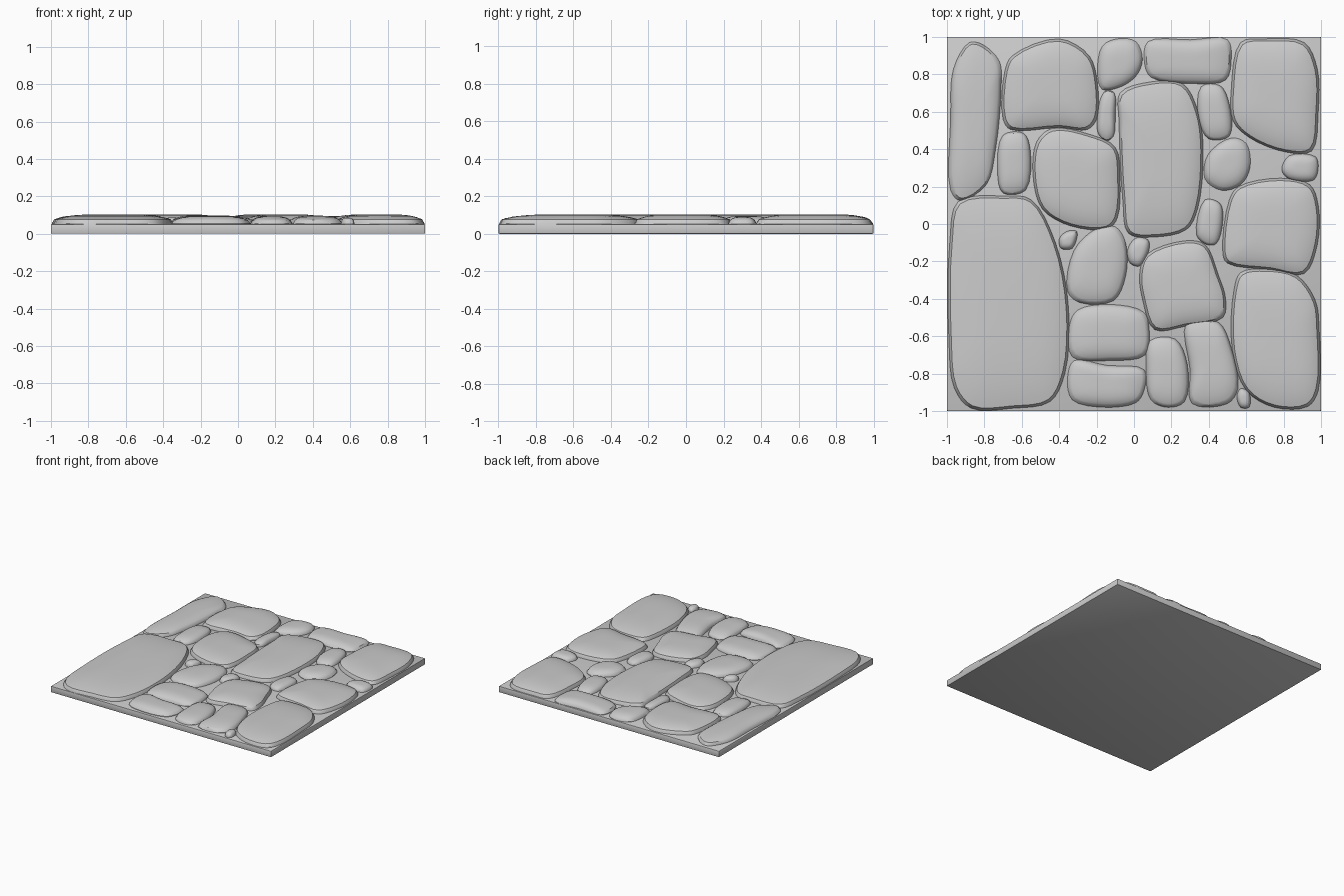
import bpy, bmesh
from mathutils import Vector


def smooth_loop(pts, steps=4):
    """Closed centripetal-style smooth curve through the outline points."""
    p = [Vector(q) for q in pts]
    n, out = len(p), []
    for i in range(n):
        a, b, c, d = p[i - 1], p[i], p[(i + 1) % n], p[(i + 2) % n]
        ab, bc, cd = [max((v - u).length, 1e-4) ** 0.5
                      for u, v in ((a, b), (b, c), (c, d))]
        m1 = (c - b) + bc * ((b - a) / ab - (c - a) / (ab + bc))
        m2 = (c - b) + bc * ((d - c) / cd - (d - b) / (bc + cd))
        for s in range(steps):
            t = s / steps
            out.append(b * (2*t**3 - 3*t**2 + 1) + m1 * (t**3 - 2*t**2 + t)
                       + c * (3*t**2 - 2*t**3) + m2 * (t**3 - t**2))
    return out


def finish(bm, name):
    bmesh.ops.recalc_face_normals(bm, faces=bm.faces)
    me = bpy.data.meshes.new(name)
    bm.to_mesh(me)
    bm.free()
    ob = bpy.data.objects.new(name, me)
    bpy.context.collection.objects.link(ob)
    bpy.ops.object.select_all(action='DESELECT')
    ob.select_set(True)
    bpy.context.view_layer.objects.active = ob
    bpy.ops.object.shade_smooth_by_angle(angle=0.6)
    return ob


def stone(name, *pts):
    """Steep wall, then a flattened dome over a smoothed outline."""
    loop = smooth_loop(pts)
    xs, ys = [v.x for v in loop], [v.y for v in loop]
    cx, cy = (min(xs) + max(xs)) / 2, (min(ys) + max(ys)) / 2
    hx, hy = (max(xs) - min(xs)) / 2, (max(ys) - min(ys)) / 2
    small = min(hx, hy)
    rim = 0.066 + 0.011 * min(1, small / 0.2)
    top = 0.082 + 0.022 * min(1, small / 0.22)
    inset = min(0.013, small * 0.1)
    rings = [(0, 1, 0.045), (0, 1, 0.055), (inset, 1, rim)]
    for s in (0.95, 0.88, 0.78, 0.62, 0.4, 0.18):
        rings.append((inset, s, rim + (top - rim) * (1 - s ** 4)))
    bm = bmesh.new()
    prev = None
    for ins, s, z in rings:
        kx, ky = s * (1 - ins / hx), s * (1 - ins / hy)
        ring = [bm.verts.new((cx + (v.x - cx) * kx, cy + (v.y - cy) * ky, z))
                for v in loop]
        if prev:
            for i in range(len(ring)):
                j = (i + 1) % len(ring)
                bm.faces.new((prev[i], prev[j], ring[j], ring[i]))
        else:
            bm.faces.new(ring[::-1])
        prev = ring
    bm.faces.new(prev)
    finish(bm, name)


# Base slab with slightly softened edges
bm = bmesh.new()
bmesh.ops.create_cube(bm, size=1)
for v in bm.verts:
    v.co = (v.co.x * 2, v.co.y * 2, (v.co.z + 0.5) * 0.051)
bmesh.ops.bevel(bm, geom=bm.edges[:], offset=0.005, segments=2,
                profile=0.5, affect='EDGES')
finish(bm, "base_slab")

# Back row of stones
stone("stone_back_left", (-.88, .97), (-.81, .96), (-.72, .87), (-.71, .74), (-.74, .40),
      (-.79, .21), (-.93, .125), (-.98, .18), (-.98, .56), (-.965, .83))
stone("stone_back_a", (-.4, .99), (-.24, .9), (-.195, .75), (-.2, .56), (-.25, .505),
      (-.4, .515), (-.66, .505), (-.7, .56), (-.69, .82), (-.65, .9))
stone("stone_back_b", (-.09, .99), (.01, .975), (.045, .88), (.01, .79),
      (-.08, .73), (-.17, .72), (-.195, .8), (-.17, .95))
stone("stone_back_c", (.075, .975), (.3, .985), (.5, .985), (.52, .88),
      (.49, .77), (.33, .75), (.09, .785), (.055, .87))
stone("stone_back_right", (.57, .97), (.7, .99), (.91, .97), (.98, .83), (.985, .6),
      (.95, .39), (.81, .385), (.62, .46), (.53, .55), (.52, .72))

# Upper middle stones
stone("sliver_back", (-.145, .715), (-.105, .7), (-.1, .58), (-.11, .47),
      (-.145, .445), (-.19, .48), (-.195, .58), (-.175, .68))
stone("stone_centre", (.09, .76), (.26, .75), (.34, .61), (.37, .4), (.34, .08), (.28, -.03),
      (.1, -.07), (-.03, -.05), (-.06, .13), (-.08, .55), (-.075, .7))
stone("stone_upper_right_a", (.36, .735), (.46, .74), (.51, .64), (.51, .47),
      (.4, .455), (.345, .56))
stone("stone_upper_right_b", (.52, .46), (.6, .43), (.62, .3), (.57, .21),
      (.47, .18), (.38, .24), (.395, .37))
stone("stone_right_small", (.83, .365), (.97, .36), (.985, .3), (.96, .235),
      (.83, .24), (.79, .29))
stone("stone_right_mid", (.78, .245), (.94, .21), (.985, .1), (.98, -.11), (.91, -.265),
      (.73, -.245), (.5, -.21), (.475, -.16), (.51, .13), (.56, .2))
stone("stone_left_small", (-.7, .475), (-.59, .485), (-.555, .4), (-.58, .18),
      (-.7, .165), (-.73, .28))
stone("stone_left_mid", (-.44, .51), (-.24, .48), (-.1, .41), (-.075, .25), (-.09, .03),
      (-.14, -.025), (-.34, -.01), (-.49, .08), (-.54, .26), (-.52, .44))
stone("stone_wedge", (.38, .13), (.46, .11), (.475, .02), (.44, -.105),
      (.39, -.11), (.335, -.06))

# Large left stone and lower middle stones
stone("stone_front_left", (-.94, .12), (-.7, .15), (-.55, .13), (-.42, -.1), (-.35, -.45),
      (-.37, -.8), (-.45, -.95), (-.65, -.985), (-.87, -.985), (-.96, -.88),
      (-.99, -.6), (-.985, -.1))
stone("pebble_left", (-.36, -.04), (-.305, -.04), (-.33, -.13), (-.39, -.13), (-.4, -.08))
stone("stone_lower_a", (-.2, -.025), (-.1, -.015), (-.045, -.1), (-.045, -.28),
      (-.11, -.41), (-.29, -.42), (-.355, -.36), (-.32, -.14))
stone("pebble_centre", (.01, -.075), (.075, -.085), (.08, -.14), (.03, -.225),
      (-.02, -.21), (-.035, -.14))
stone("stone_lower_b", (.27, -.09), (.38, -.11), (.45, -.27), (.49, -.4), (.475, -.5),
      (.28, -.545), (.11, -.565), (.045, -.4), (.03, -.27), (.065, -.165))

# Front row of stones
stone("stone_front_right", (.7, -.24), (.87, -.275), (.97, -.41), (.99, -.57), (.985, -.89),
      (.93, -.975), (.75, -.98), (.6, -.89), (.525, -.67), (.535, -.35), (.57, -.26))
stone("stone_front_a", (-.13, -.43), (.05, -.47), (.08, -.55), (.06, -.7),
      (-.13, -.73), (-.33, -.71), (-.345, -.54), (-.3, -.46))
stone("stone_front_b", (-.32, -.73), (-.15, -.755), (.055, -.78), (.05, -.9),
      (.01, -.955), (-.15, -.98), (-.33, -.94), (-.355, -.82))
stone("stone_front_c", (.085, -.625), (.22, -.615), (.285, -.75), (.27, -.95),
      (.18, -.98), (.09, -.94), (.065, -.78))
stone("stone_front_d", (.28, -.53), (.45, -.525), (.52, -.66), (.555, -.88),
      (.5, -.96), (.31, -.96), (.3, -.78))
stone("pebble_front", (.57, -.88), (.615, -.9), (.615, -.98), (.57, -.98), (.55, -.92))
